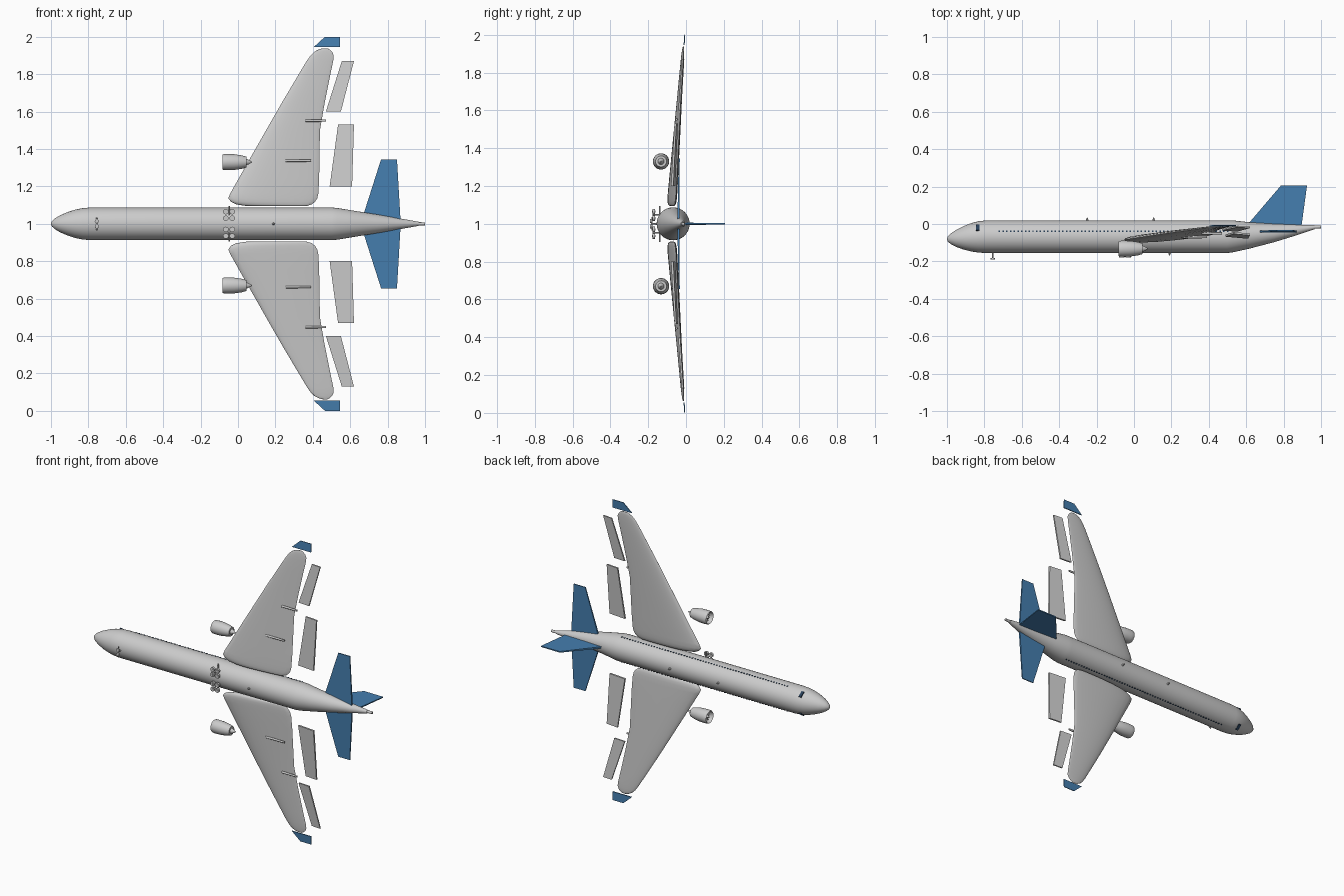
import bpy, bmesh, math
from mathutils import Vector

if "Cube" in bpy.data.objects:
    bpy.data.objects.remove(bpy.data.objects["Cube"])

# The aircraft lies on its side: nose towards -x, its top towards +y, span along z (centre z = 1)


def material(name, rgb):
    m = bpy.data.materials.new(name)
    m.diffuse_color = (*rgb, 1)
    m.use_nodes = True
    m.node_tree.nodes["Principled BSDF"].inputs["Base Color"].default_value = m.diffuse_color
    return m


BLUE = material("tail_blue", (0.06, 0.21, 0.43))
GLASS = material("dark_glass", (0.02, 0.05, 0.10))


def loft(name, rings, mat=None, angle=35, cap=True):
    bm = bmesh.new()
    vs = [[bm.verts.new(p) for p in r] for r in rings]
    n = len(rings[0])
    for a, b in zip(vs, vs[1:]):
        for i in range(n):
            j = (i + 1) % n
            bm.faces.new((a[i], a[j], b[j], b[i]))
    if cap:
        bm.faces.new(vs[0])
        bm.faces.new(vs[-1])
    bmesh.ops.recalc_face_normals(bm, faces=bm.faces)
    me = bpy.data.meshes.new(name)
    bm.to_mesh(me)
    bm.free()
    ob = bpy.data.objects.new(name, me)
    bpy.context.collection.objects.link(ob)
    if mat:
        me.materials.append(mat)
    bpy.ops.object.select_all(action='DESELECT')
    ob.select_set(True)
    bpy.context.view_layer.objects.active = ob
    bpy.ops.object.shade_smooth_by_angle(angle=math.radians(angle))
    return ob


def revolve(name, profile, z=1.0, n=32, mat=None, cap=True):
    """Rings around an x-directed axis; profile rows are (x, centre y, radius)."""
    return loft(name, [[(x, y + r * math.cos(2 * math.pi * i / n),
                         z + r * math.sin(2 * math.pi * i / n)) for i in range(n)]
                       for x, y, r in profile], mat, cap=cap)


def rod(name, a, b, r1, r2=None, n=12, mat=None):
    a, b = Vector(a), Vector(b)
    q = (b - a).to_track_quat('Z', 'Y')
    circle = [Vector((math.cos(2 * math.pi * i / n), math.sin(2 * math.pi * i / n), 0))
              for i in range(n)]
    return loft(name, [[a + q @ (c * r1) for c in circle],
                       [b + q @ (c * (r1 if r2 is None else r2)) for c in circle]], mat)


def panel(name, s, rows, mat=None):
    """Flat tapered slab; rows are (span, leading x, trailing x, leading y, trailing y, thickness)."""
    return loft(name, [[(l, yl - t / 2, 1 + s * w), (r, yt - t / 2, 1 + s * w),
                        (r, yt + t / 2, 1 + s * w), (l, yl + t / 2, 1 + s * w)]
                       for w, l, r, yl, yt, t in rows], mat)


# Fuselage with drooped nose and upswept tail
revolve("fuselage", [
    (-1, -.08, .003), (-.995, -.08, .014), (-.98, -.079, .028), (-.95, -.077, .046),
    (-.91, -.074, .063), (-.87, -.071, .076), (-.83, -.069, .084), (-.79, -.068, .087),
    (-.4, -.068, .087), (0, -.068, .087), (.5, -.068, .087), (.53, -.066, .085),
    (.62, -.061, .070), (.75, -.048, .049), (.87, -.032, .028), (.965, -.017, .011)], n=48)
revolve("tail_exhaust", [(.95, -.017, .009), (1, -.015, .008)], n=16)

# Fin, spanning upward along y
loft("fin", [[(.61, .0, 1 - .006), (.895, -.015, 1 - .004), (.895, -.015, 1 + .004), (.61, .0, 1 + .006)],
             [(.785, .205, 1 - .004), (.925, .205, 1 - .003), (.925, .205, 1 + .003), (.785, .205, 1 + .004)]],
     BLUE)

# Antennas on top and belly
for x, y0, y1 in ((-.25, .015, .035), (.105, .015, .036), (.19, -.15, -.168)):
    rod("antenna", (x, y0, 1), (x, y1, 1), .009, .002, 8)

# Wing planform: span, leading x, trailing x, thickness
WING = [(.094, .10, .33, .014), (.096, .04, .37, .028), (.104, -.01, .395, .040),
        (.118, -.038, .412, .047), (.137, -.052, .424, .050), (.165, -.040, .430, .050),
        (.25, .008, .434, .047), (.50, .150, .438, .036), (.65, .236, .464, .028),
        (.80, .325, .494, .021), (.87, .367, .509, .017), (.90, .388, .512, .014),
        (.92, .408, .503, .011), (.934, .435, .487, .007), (.938, .452, .478, .003)]


def wing_y(w):
    return -.079 + .070 * w


def section(w, l, r, t, s):
    ring = []
    for i in range(24):
        a = 2 * math.pi * i / 24
        u = .5 - .5 * math.cos(a)
        thick = math.sin(a) * (1.15 - .65 * u)
        tilt = (u - .5) * .06 * (r - l)
        ring.append((l + u * (r - l), wing_y(w) + tilt + t / 2 * thick, 1 + s * w))
    return ring


for s, side in ((1, "left"), (-1, "right")):
    loft(side + "_wing", [section(w, l, r, t, s) for w, l, r, t in WING], angle=60)

    # Control surfaces set off behind the trailing edge
    panel(side + "_inner_flap", s, [(.20, .49, .61, -.062, -.073, .012), (.53, .535, .62, -.048, -.056, .010)])
    panel(side + "_outer_flap", s, [(.60, .47, .55, -.030, -.036, .010), (.87, .555, .62, -.013, -.018, .008)])
    panel(side + "_wingtip", s, [(.945, .405, .545, -.010, -.010, .006), (1.0, .465, .545, -.007, -.007, .004)], BLUE)
    panel(side + "_tailplane", s, [(.0, .655, .87, -.040, -.040, .012), (.345, .765, .85, -.036, -.036, .006)], BLUE)

    # Flap track fairings under the wing
    for w, x0, x1, y in ((.338, .255, .39, -.070), (.552, .36, .47, -.050)):
        rod(side + "_flap_fairing", (x0, y, 1 + s * w), (x1, y, 1 + s * w), .007, .006)

    # Engine: hollow nacelle, fan blades, spinner and exhaust cone
    z, y = 1 + s * .33, -.132
    revolve(side + "_nacelle", [
        (.045, y, .001), (.045, y, .029), (.02, y, .036), (-.02, y, .042), (-.06, y, .043),
        (-.077, y, .042), (-.083, y, .039), (-.077, y, .035), (-.055, y, .033), (-.05, y, .001)],
        z, 32)
    revolve(side + "_spinner", [(-.078, y, .002), (-.07, y, .007), (-.05, y, .013)], z, 16)
    revolve(side + "_exhaust_cone", [(.04, y, .019), (.055, y, .013), (.075, y, .002)], z, 20)
    for k in range(12):
        a = 2 * math.pi * k / 12
        d = Vector((0, math.cos(a), math.sin(a)))
        c = Vector((-.057, y, z))
        rod(side + "_fan_blade", c + d * .008, c + d * .033, .003, .0045, 4)

    # Main landing gear: strut and four flat wheels
    rod(side + "_main_strut", (-.048, -.138, 1 + s * .03), (-.048, -.138, 1 + s * .095), .004)
    rod(side + "_main_leg", (-.048, -.14, 1 + s * .048), (-.048, -.176, 1 + s * .048), .004)
    for x in (-.065, -.031):
        for w in (.030, .065):
            rod(side + "_main_wheel", (x, -.163, 1 + s * w), (x, -.178, 1 + s * w), .0145, n=20)
            rod(side + "_main_hub", (x, -.161, 1 + s * w), (x, -.180, 1 + s * w), .006)

    # Nose wheels
    rod(side + "_nose_wheel", (-.755, -.181, 1 + s * .014), (-.755, -.190, 1 + s * .014), .011, n=16)

    # Cabin window row and cockpit window
    for i in range(62):
        x, w, h = -.72 + i * .02, .083, .004
        if x > .5:
            w = .0825
        loft(side + "_cabin_window", [[(x - h, -.044, 1 + s * v), (x + h, -.044, 1 + s * v),
                                       (x + h, -.036, 1 + s * v), (x - h, -.036, 1 + s * v)]
                                      for v in (w - .006, w + .0015)], GLASS)
    d, t = Vector((0, .60, .80 * s)), Vector((0, -.80, .60 * s))
    c, ex = Vector((-.836, -.069, 1)), Vector((.009, 0, 0))
    loft(side + "_cockpit_window", [[c + d * q - ex - t * .02, c + d * q + ex - t * .02,
                                     c + d * q + ex + t * .02, c + d * q - ex + t * .02]
                                    for q in (.075, .086)], GLASS)

# Nose gear leg and axle
rod("nose_leg", (-.755, -.18, .965), (-.755, -.18, 1.035), .003)
rod("nose_axle", (-.755, -.145, 1), (-.755, -.186, 1), .004)
